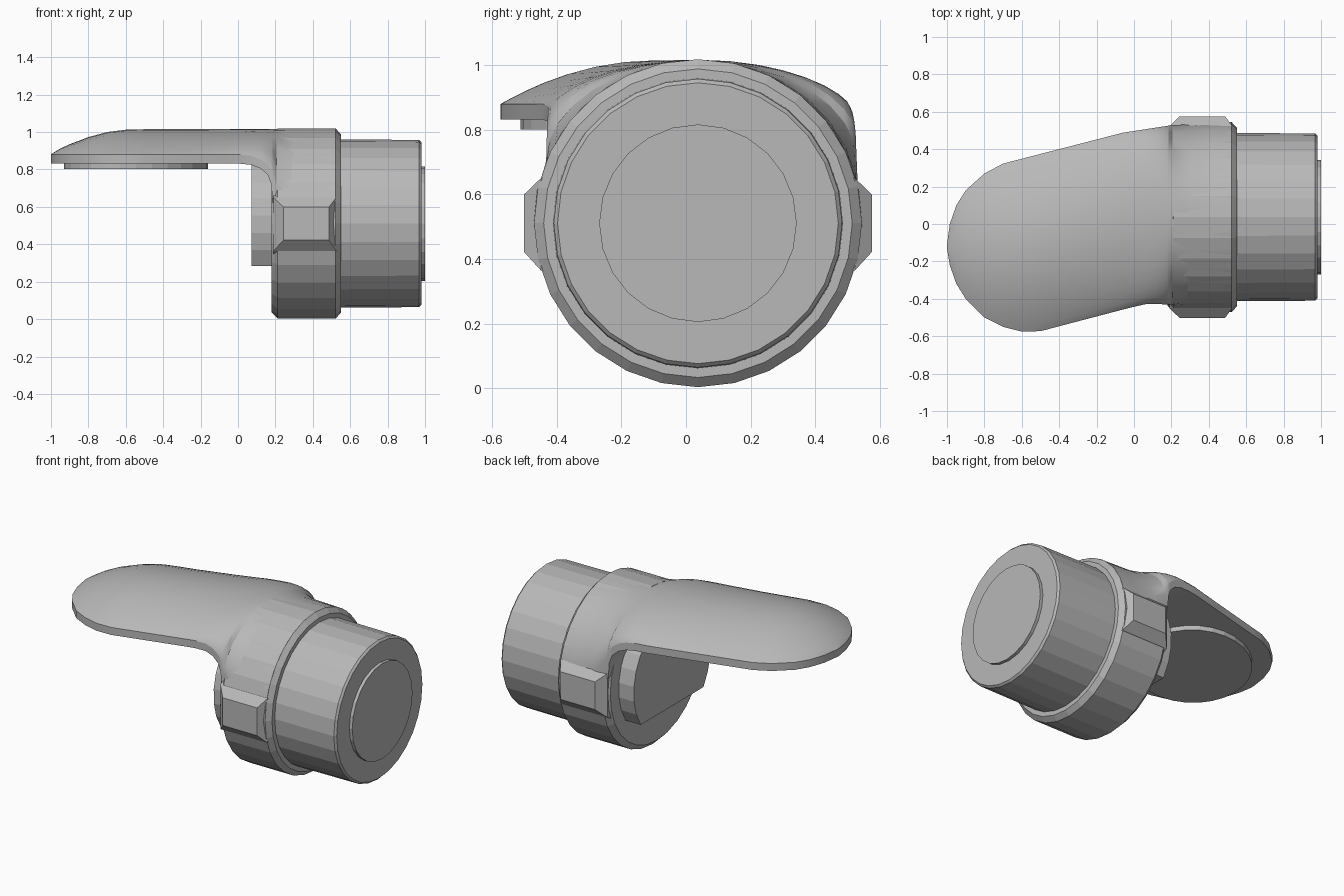
import bpy, bmesh, math

if "Cube" in bpy.data.objects:
    bpy.data.objects.remove(bpy.data.objects["Cube"])

CY, CZ = 0.037, 0.511          # shared axis of collar and barrel
grey = bpy.data.materials.new("plain grey")
grey.diffuse_color = (0.48, 0.48, 0.48, 1)
grey.use_nodes = True
grey.node_tree.nodes["Principled BSDF"].inputs["Base Color"].default_value = grey.diffuse_color


def make(name, verts, faces):
    me = bpy.data.meshes.new(name)
    me.from_pydata(verts, [], faces)
    bm = bmesh.new()
    bm.from_mesh(me)
    bmesh.ops.remove_doubles(bm, verts=bm.verts, dist=1e-5)
    bmesh.ops.recalc_face_normals(bm, faces=bm.faces)
    bm.to_mesh(me)
    bm.free()
    me.materials.append(grey)
    ob = bpy.data.objects.new(name, me)
    bpy.context.collection.objects.link(ob)
    return ob


def loft(name, rings):
    """Skin a list of equal-length closed rings and cap both ends."""
    n = len(rings[0])
    faces = [(i * n + j, i * n + (j + 1) % n, (i + 1) * n + (j + 1) % n, (i + 1) * n + j)
             for i in range(len(rings) - 1) for j in range(n)]
    last = (len(rings) - 1) * n
    faces += [tuple(range(n)), tuple(range(last, last + n))]
    return make(name, [v for r in rings for v in r], faces)


def circle(x, r, n):
    return [(x, CY + r * math.cos(math.tau * k / n), CZ + r * math.sin(math.tau * k / n))
            for k in range(n)]


def turned(name, profile, n):
    return loft(name, [circle(x, r, n) for x, r in profile])


def curve(points, x):
    """Piecewise linear lookup."""
    for (x0, a), (x1, b) in zip(points, points[1:]):
        if x <= x1:
            return a + (b - a) * (x - x0) / (x1 - x0)
    return points[-1][1]


# Round parts
turned("collar", [(0.18, 0.475), (0.212, 0.508), (0.522, 0.508), (0.55, 0.478)], 28)
turned("barrel", [(0.5, 0.45), (0.968, 0.447), (0.98, 0.435)], 28)
turned("end_button", [(0.95, 0.306), (1.0, 0.306)], 24)

# Tongue-shaped cover that flows into the collar
LOW = [(-1, -0.13), (-0.985, -0.22), (-0.95, -0.32), (-0.9, -0.4), (-0.8, -0.5), (-0.7, -0.55),
       (-0.6, -0.575), (-0.5, -0.573), (-0.02, -0.447), (0.08, -0.425), (0.2, -0.432), (0.522, -0.471)]
HIGH = [(-1, -0.11), (-0.985, 0.0), (-0.95, 0.1), (-0.9, 0.18), (-0.8, 0.27), (-0.7, 0.323),
        (-0.06, 0.488), (0.2, 0.528), (0.522, 0.545)]
TOP = [(-1, 0.882), (-0.95, 0.912), (-0.9, 0.935), (-0.8, 0.973), (-0.7, 1.0), (-0.58, 1.015), (0.522, 1.018)]
BASE = [(-1, 0.832), (0, 0.832), (0.07, 0.825), (0.12, 0.806), (0.16, 0.77), (0.178, 0.72),
        (0.185, 0.62), (0.3, 0.55), (0.522, 0.5)]
RIM = [(-1, 0.88), (0, 0.88), (0.07, 0.873), (0.12, 0.855), (0.16, 0.825), (0.185, 0.79),
       (0.205, 0.72), (0.3, 0.6), (0.522, 0.512)]
POWER = [(-1, 1), (-0.4, 1), (0, 0.75), (0.2, 0.56), (0.522, 0.5)]
STEPS = 16
rings = []
for x in (-1, -0.985, -0.95, -0.9, -0.8, -0.7, -0.6, -0.5, -0.25, -0.06, 0, 0.07, 0.12, 0.16,
          0.178, 0.185, 0.205, 0.3, 0.42, 0.522):
    lo, hi, top, base, rim, p = (curve(c, x) for c in (LOW, HIGH, TOP, BASE, RIM, POWER))
    mid, half = (lo + hi) / 2, (hi - lo) / 2
    ring = [(x, hi, base)]
    for k in range(STEPS + 1):
        u = math.cos(math.pi * k / STEPS)
        ring.append((x, mid + half * u, rim + (top - rim) * max(0, 1 - u * u) ** p))
    rings.append(ring + [(x, lo, base)])
cover = loft("tongue_cover", rings)
bpy.context.view_layer.objects.active = cover
cover.select_set(True)
bpy.ops.object.shade_smooth_by_angle(angle=math.radians(25))

# Raised pad under the tongue
outline = []
for k in range(28):
    a = math.tau * k / 28
    lx, ly = 0.385 * math.cos(a), 0.385 * math.sin(a)
    outline.append((-0.545 + lx, -0.12 + ly + 0.2 * lx))
loft("under_pad", [[(x, y, z) for x, y in outline] for z in (0.802, 0.84)])

# Round boss with a flat bottom behind the collar
R, FLAT = 0.39, 0.285
start = math.asin((FLAT - CZ) / R)
arc = [start + (math.pi - 2 * start) * k / 18 for k in range(19)]
loft("rear_boss", [[(x, CY + R * math.cos(a), CZ + R * math.sin(a)) for a in arc]
                   for x in (0.073, 0.2)])

# Side grips
for side, name in ((1, "back_grip"), (-1, "front_grip")):
    def plate(x0, x1, z0, z1, d):
        y = CY + side * d
        return [(x0, y, z0), (x1, y, z0), (x1, y, z1), (x0, y, z1)]
    loft(name, [plate(0.19, 0.525, 0.34, 0.68, 0.44), plate(0.19, 0.525, 0.365, 0.65, 0.487),
                plate(0.243, 0.487, 0.422, 0.6, 0.539)])
